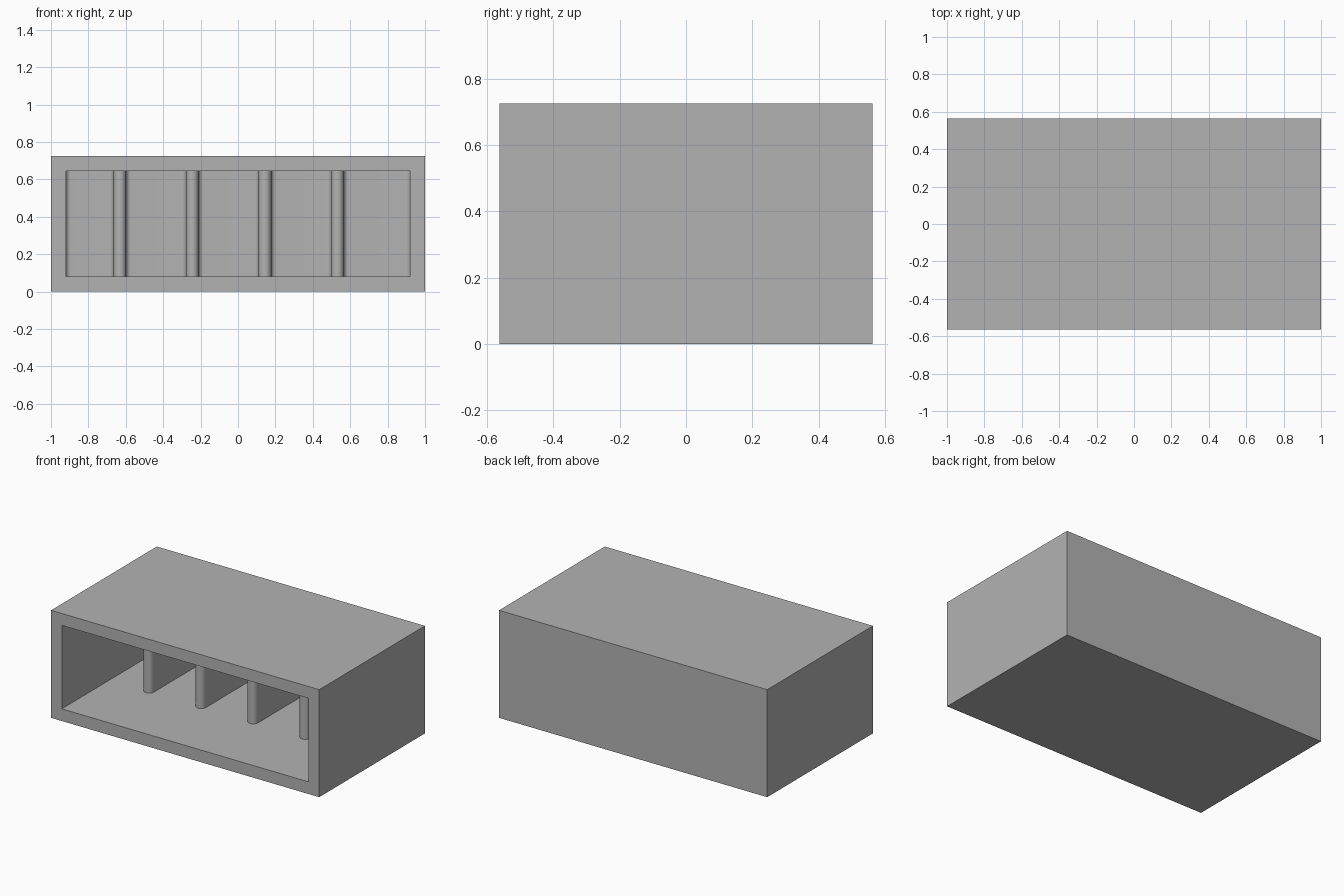
import bpy
import bmesh
from math import pi, cos, sin, radians

if "Cube" in bpy.data.objects:
    bpy.data.objects.remove(bpy.data.objects["Cube"], do_unlink=True)

W, D, H = 2.0, 1.126, 0.725      # outer case
WALL = 0.08
HALF = W / 2 - WALL              # half width of the opening
BACK = D / 2 - WALL              # inner face of the back wall
FILLET = 0.025                   # rounding where walls meet the back
RIB = 0.034                      # half thickness of a divider
RIB_FRONT = -0.043               # centre of the rounded divider nose
DIVIDERS = [-0.632 + 0.388 * i for i in range(4)]

grey = bpy.data.materials.new("grey")
grey.use_nodes = True
colour = (0.45, 0.45, 0.45, 1)
grey.diffuse_color = colour
grey.node_tree.nodes["Principled BSDF"].inputs["Base Color"].default_value = colour


def arc(cx, cy, r, start, end, steps):
    angles = [start + (end - start) * i / steps for i in range(steps + 1)]
    return [(cx + r * cos(a), cy + r * sin(a)) for a in angles]


def prism(name, outline, z0, z1):
    """Upright solid from a plan outline."""
    bm = bmesh.new()
    base = bm.faces.new([bm.verts.new((x, y, z0)) for x, y in outline])
    top = bmesh.ops.extrude_face_region(bm, geom=[base])["geom"]
    verts = [g for g in top if isinstance(g, bmesh.types.BMVert)]
    bmesh.ops.translate(bm, verts=verts, vec=(0, 0, z1 - z0))
    bmesh.ops.recalc_face_normals(bm, faces=bm.faces[:])
    mesh = bpy.data.meshes.new(name)
    bm.to_mesh(mesh)
    bm.free()
    mesh.materials.append(grey)
    obj = bpy.data.objects.new(name, mesh)
    bpy.context.collection.objects.link(obj)
    return obj


# Outer case
x, y = W / 2, D / 2
case = prism("divided_case", [(-x, -y), (x, -y), (x, y), (-x, y)], 0, H)

# Plan of the hollow: bays with rounded back corners around round-nosed dividers
bay_left = [-HALF] + [d + RIB for d in DIVIDERS]
bay_right = [d - RIB for d in DIVIDERS] + [HALF]
plan = [(-HALF, -D / 2 - 0.1)]
for i, (left, right) in enumerate(zip(bay_left, bay_right)):
    plan += arc(left + FILLET, BACK - FILLET, FILLET, pi, pi / 2, 8)
    plan += arc(right - FILLET, BACK - FILLET, FILLET, pi / 2, 0, 8)
    if i < len(DIVIDERS):
        plan += arc(DIVIDERS[i], RIB_FRONT, RIB, pi, 2 * pi, 20)
plan.append((HALF, -D / 2 - 0.1))
hollow = prism("hollow_cutter", plan, 0.082, H - WALL)
hollow.hide_render = True

# Cut the hollow out of the case
cut = case.modifiers.new("hollow", "BOOLEAN")
cut.operation = "DIFFERENCE"
cut.solver = "EXACT"
cut.object = hollow
for obj in bpy.context.selected_objects:
    obj.select_set(False)
bpy.context.view_layer.objects.active = case
case.select_set(True)
bpy.ops.object.modifier_apply(modifier=cut.name)
bpy.data.objects.remove(hollow, do_unlink=True)
bpy.ops.object.shade_smooth_by_angle(angle=radians(30))
